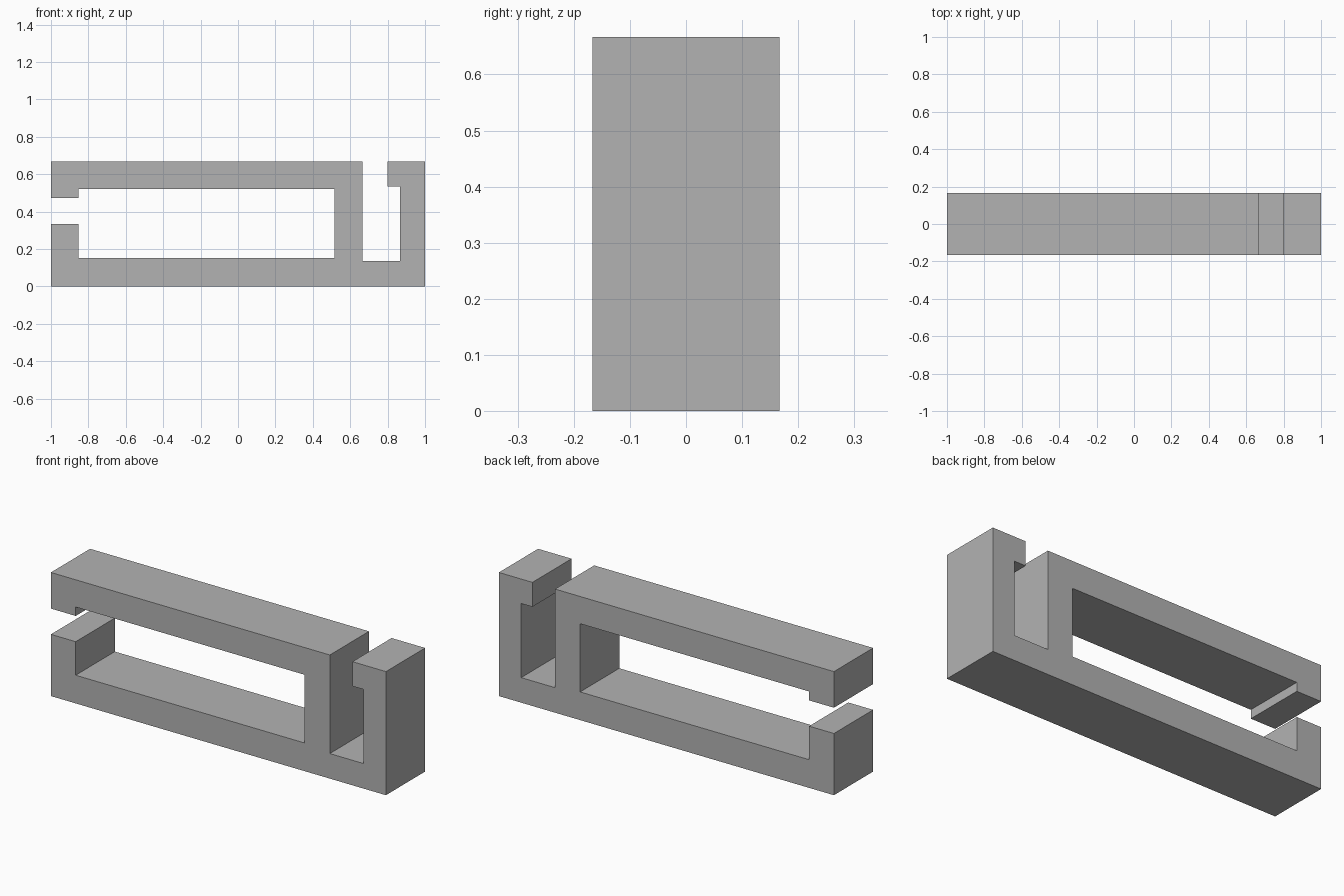
import bpy, bmesh
from mathutils import Vector

cube = bpy.data.objects.get("Cube")
if cube:
    bpy.data.objects.remove(cube, do_unlink=True)

HALF_DEPTH = 0.167
TOP = 0.667

grey = bpy.data.materials.new("plain grey")
grey.use_nodes = True
colour = (0.45, 0.45, 0.45, 1)
grey.diffuse_color = colour
grey.node_tree.nodes["Principled BSDF"].inputs["Base Color"].default_value = colour


def extrude_profile(name, outline):
    """Extrude an x-z outline through the full depth."""
    bm = bmesh.new()
    face = bm.faces.new([bm.verts.new((x, -HALF_DEPTH, z)) for x, z in outline])
    result = bmesh.ops.extrude_face_region(bm, geom=[face])
    verts = [g for g in result["geom"] if isinstance(g, bmesh.types.BMVert)]
    bmesh.ops.translate(bm, verts=verts, vec=Vector((0, 2 * HALF_DEPTH, 0)))
    bmesh.ops.recalc_face_normals(bm, faces=bm.faces)
    mesh = bpy.data.meshes.new(name)
    bm.to_mesh(mesh)
    bm.free()
    mesh.materials.append(grey)
    obj = bpy.data.objects.new(name, mesh)
    bpy.context.collection.objects.link(obj)
    return obj


# One continuous clip: base, hooked end, narrow slot, long arm, lipped mouth
extrude_profile("clip_body", [
    (-1, 0), (1, 0),
    # hooked end
    (1, TOP), (0.8, TOP), (0.8, 0.535), (0.867, 0.535),
    # narrow slot
    (0.867, 0.135), (0.665, 0.135), (0.665, TOP),
    # upper arm and its lip
    (-1, TOP), (-1, 0.472), (-0.852, 0.472), (-0.852, 0.52),
    # long opening
    (0.515, 0.52), (0.515, 0.152), (-0.852, 0.152),
    # lower lip
    (-0.852, 0.333), (-1, 0.333),
])
